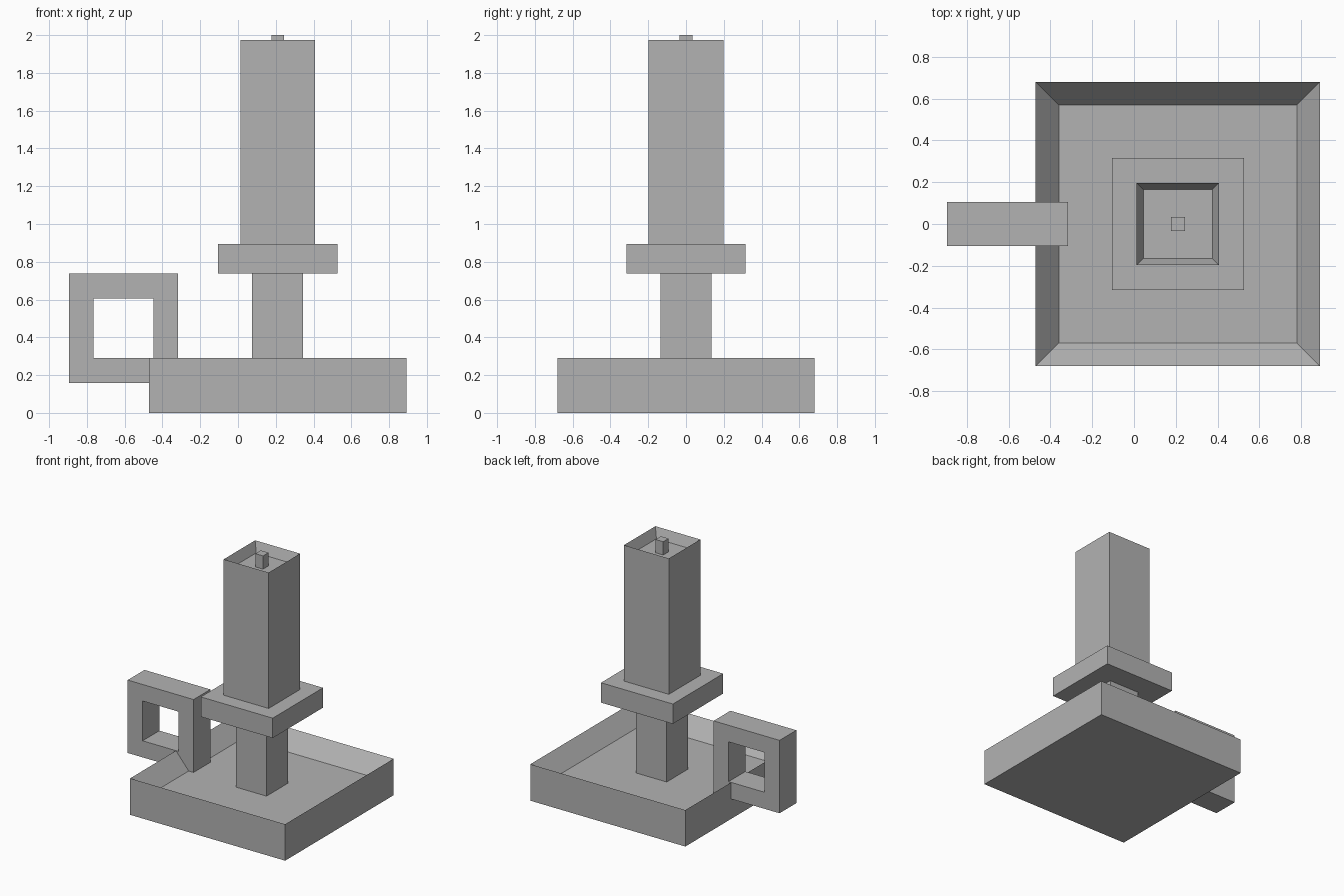
import bpy
import bmesh
from mathutils import Vector

if "Cube" in bpy.data.objects:
    bpy.data.objects.remove(bpy.data.objects["Cube"])

UNIT = 2 / 76      # the whole design sits on a regular module
AXIS_X = 0.21      # centre line of the candle and dish

grey = bpy.data.materials.new("plain_grey")
grey.use_nodes = True
grey.diffuse_color = (0.45, 0.45, 0.45, 1)
grey.node_tree.nodes["Principled BSDF"].inputs["Base Color"].default_value = grey.diffuse_color


def finish(name, bm):
    bmesh.ops.recalc_face_normals(bm, faces=bm.faces[:])
    mesh = bpy.data.meshes.new(name)
    bm.to_mesh(mesh)
    bm.free()
    mesh.materials.append(grey)
    obj = bpy.data.objects.new(name, mesh)
    bpy.context.collection.objects.link(obj)
    return obj


def block(name, width, bottom, top, rim=0, depth=0):
    """Square block on the centre line, with an optional recess in its top."""
    bm = bmesh.new()
    bmesh.ops.create_cube(bm, size=1)
    for v in bm.verts:
        v.co = (AXIS_X + v.co.x * width, v.co.y * width,
                top if v.co.z > 0 else bottom)
    if rim:
        lid = max(bm.faces, key=lambda f: f.calc_center_median().z)
        bmesh.ops.inset_individual(bm, faces=[lid], thickness=rim)
        bmesh.ops.translate(bm, verts=lid.verts[:], vec=(0, 0, -depth))
    return finish(name, bm)


def square_ring(name, centre, size, wall, thickness):
    """Upright square frame in the xz plane."""
    bm = bmesh.new()
    corners = ((-1, -1), (1, -1), (1, 1), (-1, 1))
    loops = [[bm.verts.new(centre + Vector((x * half, -thickness / 2, z * half)))
              for x, z in corners] for half in (size / 2, size / 2 - wall)]
    outer, inner = loops
    faces = []
    for i in range(4):
        j = (i + 1) % 4
        faces.append(bm.faces.new((outer[i], outer[j], inner[j], inner[i])))
    extruded = bmesh.ops.extrude_face_region(bm, geom=faces, use_keep_orig=True)
    moved = [g for g in extruded["geom"] if isinstance(g, bmesh.types.BMVert)]
    bmesh.ops.translate(bm, verts=moved, vec=(0, thickness, 0))
    return finish(name, bm)


# Dish, stem and drip plate
block("dish", 1.362, 0, 11 * UNIT, rim=6 * UNIT, depth=5 * UNIT)
block("stem", 0.27, 6 * UNIT, 28 * UNIT)
block("drip_plate", 24 * UNIT, 28 * UNIT, 34 * UNIT)

# Candle with a hollow top and its wick
block("candle", 15 * UNIT, 34 * UNIT, 75 * UNIT, rim=0.045, depth=3 * UNIT)
block("wick", 0.067, 72 * UNIT, 2)

# Carrying handle
square_ring("handle", Vector((-0.606, 0, 17 * UNIT)), 22 * UNIT, 5 * UNIT, 8 * UNIT)
